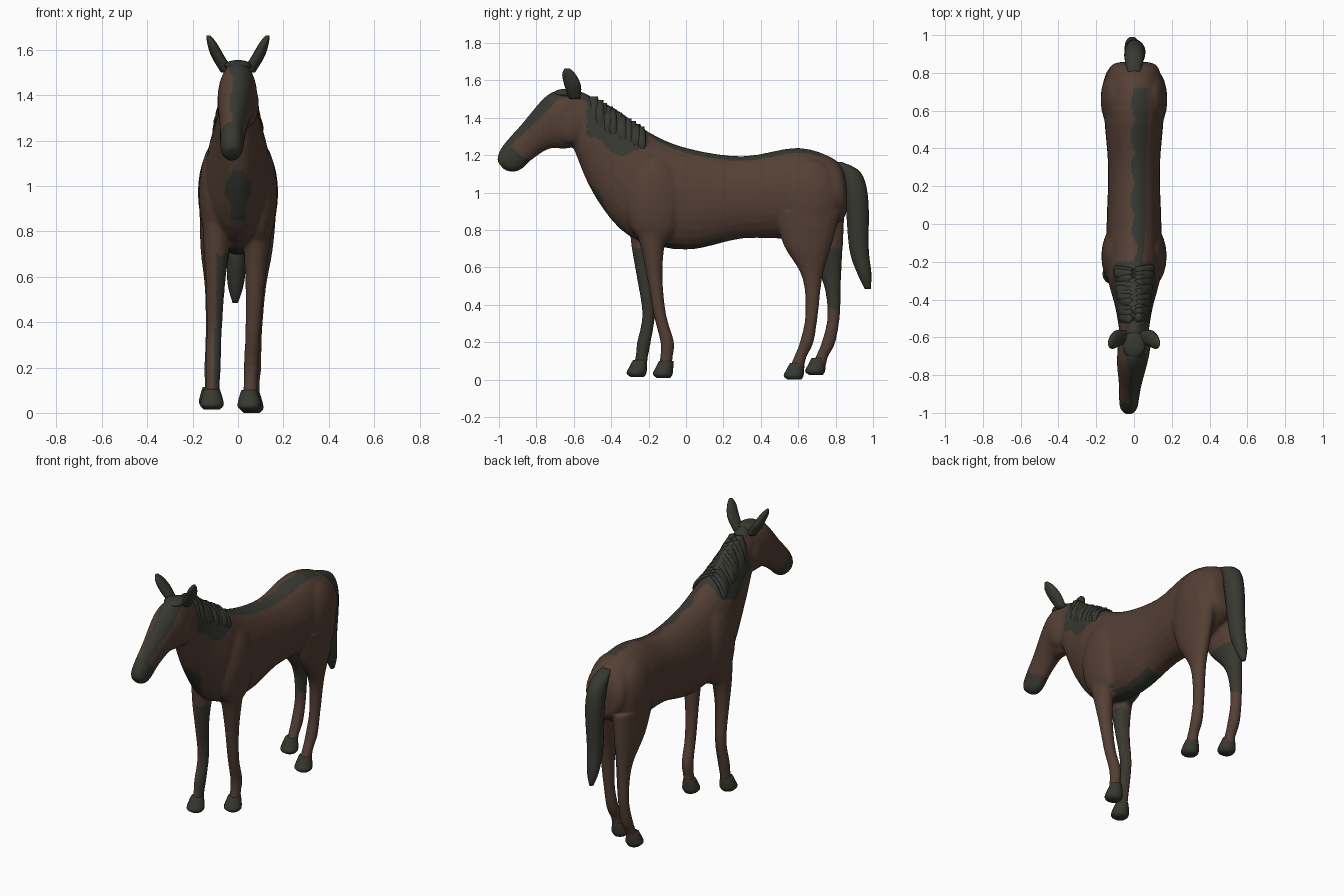
import bpy, bmesh, math, random
from mathutils import Vector, Matrix

random.seed(4)
if "Cube" in bpy.data.objects:
    bpy.data.objects.remove(bpy.data.objects["Cube"])


def make_material(name, colour):
    material = bpy.data.materials.new(name)
    material.use_nodes = True
    material.diffuse_color = (*colour, 1)
    shader = material.node_tree.nodes["Principled BSDF"]
    shader.inputs["Base Color"].default_value = (*colour, 1)
    return material


brown = make_material("brown coat", (.09, .051, .036))
dark = make_material("dark hair", (.038, .04, .03))


def smooth_path(points, steps=4):
    """Pass a smooth curve through tuples of any length."""
    points = [Vector(point) for point in points]
    padded = [points[0], *points, points[-1]]
    path = []
    for before, start, end, after in zip(padded, padded[1:], padded[2:], padded[3:]):
        for step in range(steps):
            t = step / steps
            leave, arrive = (end - before) / 2, (after - start) / 2
            ease = t * t * (3 - 2 * t)
            path.append(start.lerp(end, ease) + leave * t * (1 - t) ** 2 - arrive * t * t * (1 - t))
    return path + [points[-1]]


def loft(bm, rings, sides):
    """Closed skin through elliptical rings given as centre and two half axes."""
    loops = []
    for centre, across, along in rings:
        loop = []
        for i in range(sides):
            angle = math.tau * i / sides
            loop.append(bm.verts.new(centre + across * math.cos(angle) + along * math.sin(angle)))
        loops.append(loop)
    faces = [bm.faces.new(loops[0]), bm.faces.new(loops[-1])]
    for lower, upper in zip(loops, loops[1:]):
        for i in range(sides):
            faces.append(bm.faces.new((lower[i - 1], lower[i], upper[i], upper[i - 1])))
    bmesh.ops.recalc_face_normals(bm, faces=faces)


def outline_loft(bm, sections):
    """Sections: top y, top z, bottom y, bottom z, half width, centre x."""
    rings = []
    for top_y, top_z, low_y, low_z, width, x in smooth_path(sections):
        top, low = Vector((x, top_y, top_z)), Vector((x, low_y, low_z))
        rings.append(((top + low) / 2, Vector((width, 0, 0)), (top - low) / 2))
    loft(bm, rings, sides=28)


def tube(bm, points, sides=16):
    """Points: x, y, z, half width, half depth, with level rings."""
    rings = []
    for x, y, z, width, depth in smooth_path(points):
        rings.append((Vector((x, y, z)), Vector((width, 0, 0)), Vector((0, depth, 0))))
    loft(bm, rings, sides)


def ball(bm, centre, radii):
    matrix = Matrix.Translation(centre) @ Matrix.Diagonal((*radii, 1))
    bmesh.ops.create_uvsphere(bm, u_segments=20, v_segments=14, radius=1, matrix=matrix)


def finish(bm, name, material):
    mesh = bpy.data.meshes.new(name)
    bm.to_mesh(mesh)
    bm.free()
    mesh.shade_smooth()
    mesh.materials.append(material)
    part = bpy.data.objects.new(name, mesh)
    bpy.context.collection.objects.link(part)
    return part


# Torso and neck
body = bmesh.new()
outline_loft(body, [
    (.855, 1.08, .86, .94, .07, 0), (.8, 1.175, .83, .85, .135, 0), (.6, 1.24, .6, .76, .158, 0),
    (.3, 1.195, .3, .755, .137, 0), (0, 1.24, 0, .695, .145, 0), (-.2, 1.325, -.3, .765, .145, 0),
    (-.38, 1.45, -.49, .985, .1, 0), (-.57, 1.545, -.6, 1.235, .075, 0)])

# Head with a blunt muzzle
outline_loft(body, [
    (-.54, 1.535, -.54, 1.26, .065, 0), (-.66, 1.55, -.64, 1.235, .085, 0),
    (-.75, 1.515, -.73, 1.235, .08, -.01), (-.88, 1.365, -.82, 1.18, .06, -.02),
    (-.965, 1.27, -.88, 1.125, .053, -.026), (-1, 1.215, -.93, 1.11, .047, -.028),
    (-1.01, 1.17, -.975, 1.125, .028, -.028)])

# Haunches, shoulders and cheeks
for side in (-1, 1):
    ball(body, (side * .09, .66, .97), (.087, .17, .21))
    ball(body, (side * .09, -.17, .96), (.083, .16, .24))
    ball(body, (side * .045, -.62, 1.36), (.047, .09, .1))

# Legs share heights and thickness; each has its own stride
heights = (.9, .72, .55, .35, .2, .12, .05)
front_shape = ((.07, .11), (.056, .066), (.042, .042), (.034, .034), (.034, .037), (.031, .034), (.037, .038))
hind_shape = ((.075, .18), (.065, .13), (.042, .055), (.033, .034), (.035, .037), (.031, .034), (.037, .039))
legs = [
    ("front_left", front_shape, .09, .05, .015, (-.19, -.18, -.167, -.14, -.1, -.105, -.11)),
    ("front_right", front_shape, -.09, -.115, .02, (-.2, -.227, -.222, -.2, -.225, -.237, -.25)),
    ("hind_left", hind_shape, .095, .06, .005, (.65, .65, .675, .672, .645, .61, .59)),
    ("hind_right", hind_shape, -.095, -.12, .03, (.67, .71, .775, .79, .762, .725, .705)),
]
for name, shape, hip_x, foot_x, ground, stride in legs:
    points = []
    for z, y, radii in zip(heights, stride, shape):
        t = (heights[0] - z) / heights[0]
        points.append((hip_x + (foot_x - hip_x) * t, y, z, *radii))
    tube(body, points)

    # Hoof: flared rounded block under the foot
    hoof = bmesh.new()
    y = stride[-1] - .01
    tube(hoof, [(foot_x, y, ground - .005, .035, .036), (foot_x, y - .005, ground + .015, .052, .053),
                (foot_x, y + .005, ground + .05, .046, .047), (foot_x, y + .014, ground + .085, .035, .038)])
    finish(hoof, name + "_hoof", dark)

# Fuse the parts into one skin and relax it
coat = finish(body, "horse_body", brown)
fuse = coat.modifiers.new("fuse", "REMESH")
fuse.mode = "VOXEL"
fuse.voxel_size = .01
relax = coat.modifiers.new("relax", "SMOOTH")
relax.iterations = 5
bpy.context.view_layer.update()
skin = bpy.data.meshes.new_from_object(coat.evaluated_get(bpy.context.evaluated_depsgraph_get()))
coat.modifiers.clear()
coat.data = skin
skin.materials.clear()
skin.materials.append(brown)
skin.materials.append(dark)
skin.shade_smooth()


def is_dark(centre, normal):
    """Markings with wavy borders: muzzle, face, mane, spine, legs, chest and belly."""
    x, y, z = centre
    wave = .01 * math.sin(y * 37) + .01 * math.sin(z * 40)
    if y < -.53:
        muzzle = y + 1.19 * z < .56 + wave
        blaze = normal.z - normal.y > .6 and x > -.03 + wave / 2
        poll = normal.z > .5 and y > -.7
        return muzzle or blaze or poll
    if y < -.2 and z > 1.2 + wave + abs(y + .33) / 2:
        return True
    if z < .7 and x < -.02 and normal.x > .1:
        return y < .3 or z > .38 + wave
    spine = -.25 < y < .72 and normal.z > .75 and wave < x < .07
    chest = normal.y < -.5 and abs(x) < .04 + wave and z > .85 and y < 0
    belly = normal.z < -.75 and abs(y) < .2 and z > .65
    return spine or chest or belly


for face in skin.polygons:
    face.material_index = int(is_dark(face.center, face.normal))

# Tail
tail = bmesh.new()
tube(tail, [(0, .8, 1.165, .03, .03), (0, .875, 1.11, .05, .058), (.005, .912, .97, .056, .062),
            (-.005, .925, .7, .045, .052), (-.01, .953, .57, .036, .038), (-.012, .972, .485, .012, .016)])
finish(tail, "tail", dark)

# Ears
for name, side in (("left_ear", 1), ("right_ear", -1)):
    ear = bmesh.new()
    tube(ear, [(side * .045, -.595, 1.5, .03, .03), (side * .088, -.605, 1.57, .029, .044),
               (side * .115, -.625, 1.63, .021, .037), (side * .13, -.635, 1.664, .008, .014)])
    finish(ear, name, dark)

# Mane: uneven overlapping locks hanging down each side of the crest
mane = bmesh.new()
lock_count = 11
for side in (-1, 1):
    for i in range(lock_count):
        t = i / (lock_count - 1)
        y = -.5 + .25 * t + random.uniform(-.01, .01)
        top = 1.515 - .16 * t - .03 * t * (1 - t)
        drop = .24 - .09 * t + random.uniform(-.04, .04)
        reach = side * (.07 + .03 * t)
        tube(mane, [(side * .02, y, top, .02, .025), (reach * .75, y + .005, top - drop * .3, .016, .027),
                    (reach, y + .01, top - drop * .65, .012, .023),
                    (reach, y + .015, top - drop, .004, .006)], sides=8)
finish(mane, "mane", dark)

# Forelock
forelock = bmesh.new()
ball(forelock, (0, -.64, 1.53), (.06, .07, .025))
finish(forelock, "forelock", dark)
